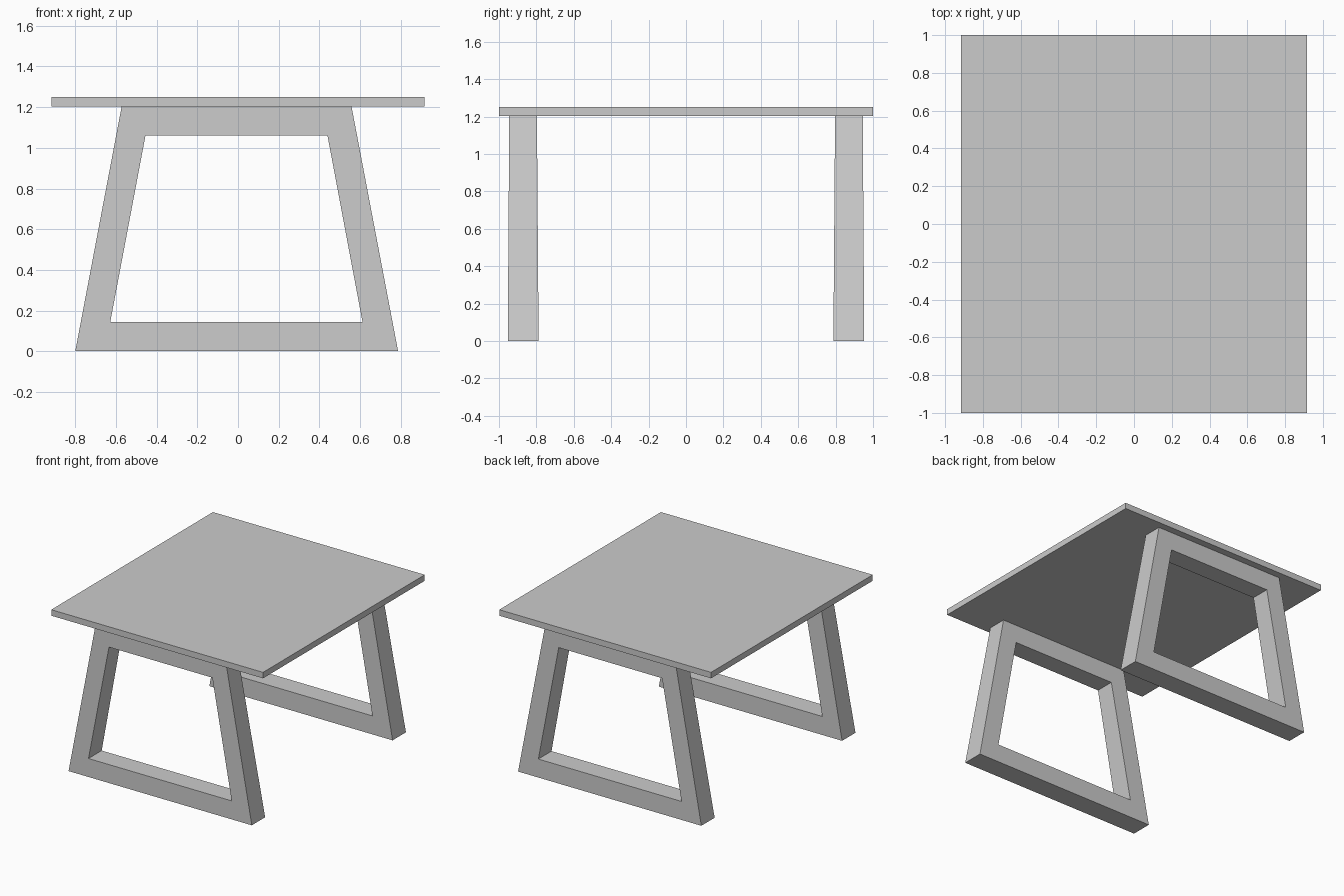
import bpy
import bmesh

if "Cube" in bpy.data.objects:
    bpy.data.objects.remove(bpy.data.objects["Cube"])

TOP_Z, UNDER_Z = 1.25, 1.203

# Trapezoid frame outlines (x, z), matching corner order
OUTER = [(-0.80, 0.0), (0.787, 0.0), (0.558, UNDER_Z), (-0.572, UNDER_Z)]
INNER = [(-0.628, 0.144), (0.612, 0.144), (0.44, 1.06), (-0.455, 1.06)]


def finish(name, bm):
    bmesh.ops.recalc_face_normals(bm, faces=bm.faces[:])
    mesh = bpy.data.meshes.new(name)
    bm.to_mesh(mesh)
    bm.free()
    obj = bpy.data.objects.new(name, mesh)
    bpy.context.collection.objects.link(obj)
    return obj


def leg_frame(name, side):
    """Closed trapezoid frame, slightly thicker in y at the floor."""
    bm = bmesh.new()

    def loop(points, y_floor, y_top):
        return [bm.verts.new((x, side * (y_floor + (y_top - y_floor) * z / UNDER_Z), z))
                for x, z in points]

    # Four corner loops around the bar section
    rings = [loop(OUTER, 0.953, 0.945), loop(INNER, 0.953, 0.945),
             loop(INNER, 0.788, 0.797), loop(OUTER, 0.788, 0.797)]
    for a, b in zip(rings, rings[1:] + rings[:1]):
        for i in range(4):
            j = (i + 1) % 4
            bm.faces.new((a[i], a[j], b[j], b[i]))
    return finish(name, bm)


# Table top
bm = bmesh.new()
bmesh.ops.create_cube(bm, size=1)
bmesh.ops.scale(bm, vec=(1.834, 2.0, TOP_Z - UNDER_Z), verts=bm.verts)
bmesh.ops.translate(bm, vec=(0, 0, (TOP_Z + UNDER_Z) / 2), verts=bm.verts)
finish("table_top", bm)

# Leg frames
leg_frame("front_leg_frame", -1)
leg_frame("back_leg_frame", 1)
